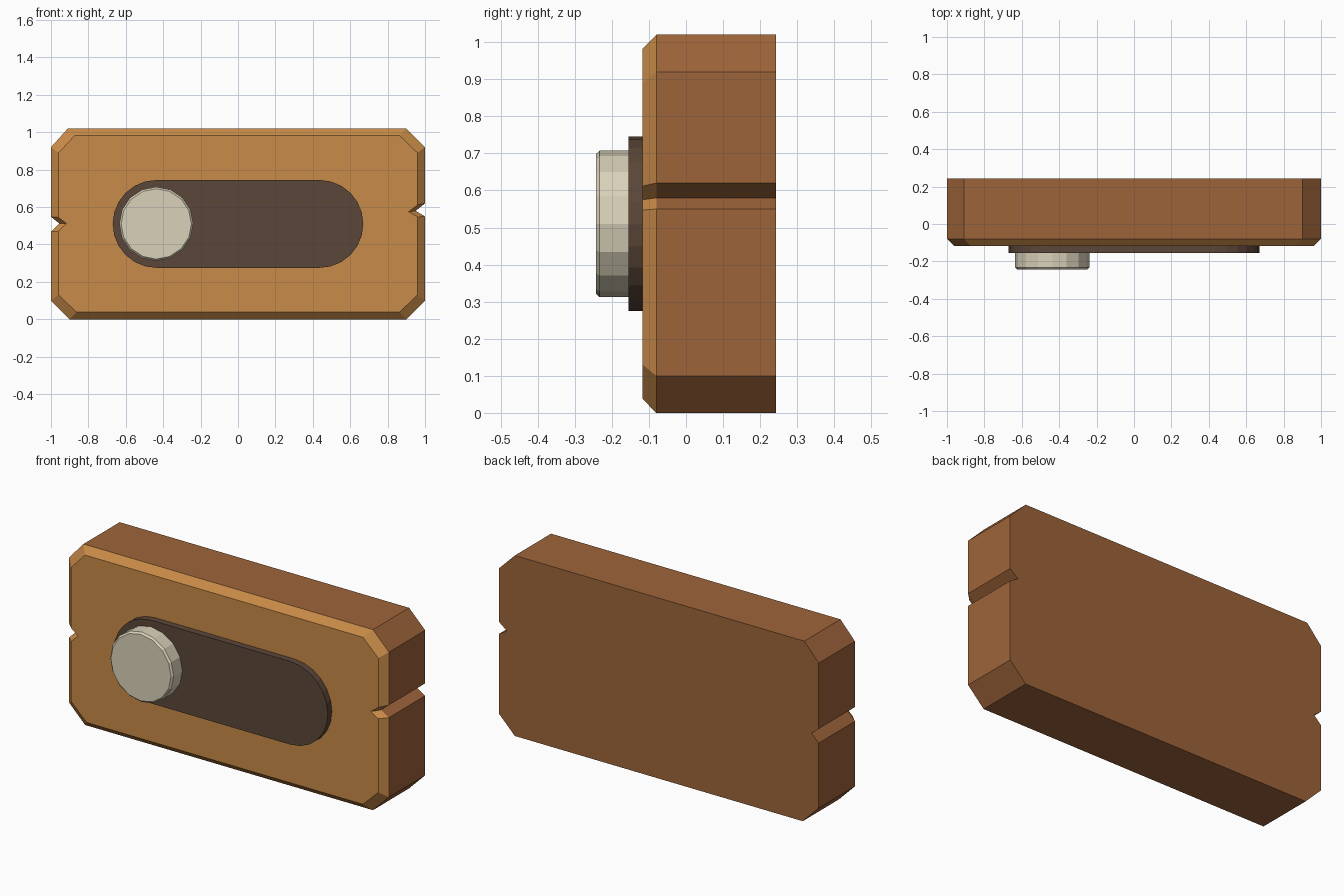
import bpy, bmesh, math

if "Cube" in bpy.data.objects:
    bpy.data.objects.remove(bpy.data.objects["Cube"], do_unlink=True)

MID_Z = 0.51


def material(name, srgb):
    lin = [((c / 255 + 0.055) / 1.055) ** 2.4 for c in srgb] + [1.0]
    mat = bpy.data.materials.new(name)
    mat.use_nodes = True
    mat.diffuse_color = lin
    bsdf = mat.node_tree.nodes["Principled BSDF"]
    bsdf.inputs["Base Color"].default_value = lin
    bsdf.inputs["Roughness"].default_value = 0.8
    return mat


def loft(name, outline, rings, mats, centre=(0, MID_Z), front_from=None):
    """Stack scaled copies of an x-z outline along y, listed back to front.
    rings: (y, x scale, z scale); faces before front_from use material 1."""
    bm = bmesh.new()
    cx, cz = centre
    loops = [[bm.verts.new((cx + (x - cx) * sx, y, cz + (z - cz) * sz))
              for x, z in outline] for y, sx, sz in rings]
    for a, b in zip(loops, loops[1:]):
        for i in range(len(a)):
            j = (i + 1) % len(a)
            bm.faces.new((a[i], a[j], b[j], b[i]))
    bm.faces.new(loops[0])
    bm.faces.new(loops[-1])
    bmesh.ops.recalc_face_normals(bm, faces=bm.faces[:])
    if front_from is not None:
        for f in bm.faces:
            if f.calc_center_median().y < front_from:
                f.material_index = 1
    mesh = bpy.data.meshes.new(name)
    bm.to_mesh(mesh)
    bm.free()
    for m in mats:
        mesh.materials.append(m)
    obj = bpy.data.objects.new(name, mesh)
    bpy.context.collection.objects.link(obj)
    return obj


def arc(cx, radius, start, sweep, steps):
    return [(cx + radius * math.cos(start + sweep * i / steps),
             MID_Z + radius * math.sin(start + sweep * i / steps))
            for i in range(steps + 1)]


brown = material("brown wood", (158, 100, 58))
orange = material("orange wood", (200, 139, 72))
dark = material("dark slot brown", (91, 70, 57))
cream = material("cream knob", (217, 209, 185))

# Block with cut corners and a notch in each end, front edge chamfered
outline = [(-0.91, 1.02), (0.9, 1.02), (1, 0.92),
           (1, 0.62), (0.95, 0.58), (1, 0.55),
           (1, 0.1), (0.9, 0), (-0.9, 0), (-1, 0.1),
           (-1, 0.468), (-0.955, 0.512), (-1, 0.548), (-1, 0.92)]
loft("block", outline, [(0.243, 1, 1), (-0.08, 1, 1), (-0.118, 0.96, 0.925)],
     [brown, orange], front_from=-0.081)

# Rounded slot plate on the front
half = math.pi / 2
slot = arc(0.435, 0.235, -half, math.pi, 12) + arc(-0.435, 0.235, half, math.pi, 12)
loft("slot_plate", slot, [(-0.11, 1, 1), (-0.155, 1, 1)], [dark])

# Round knob at the right end of the slot
knob = arc(-0.437, 0.198, 0, 2 * math.pi, 16)[:-1]
loft("knob", knob, [(-0.15, 1, 1), (-0.233, 1, 1), (-0.243, 0.95, 0.95)],
     [cream], centre=(-0.437, MID_Z))
